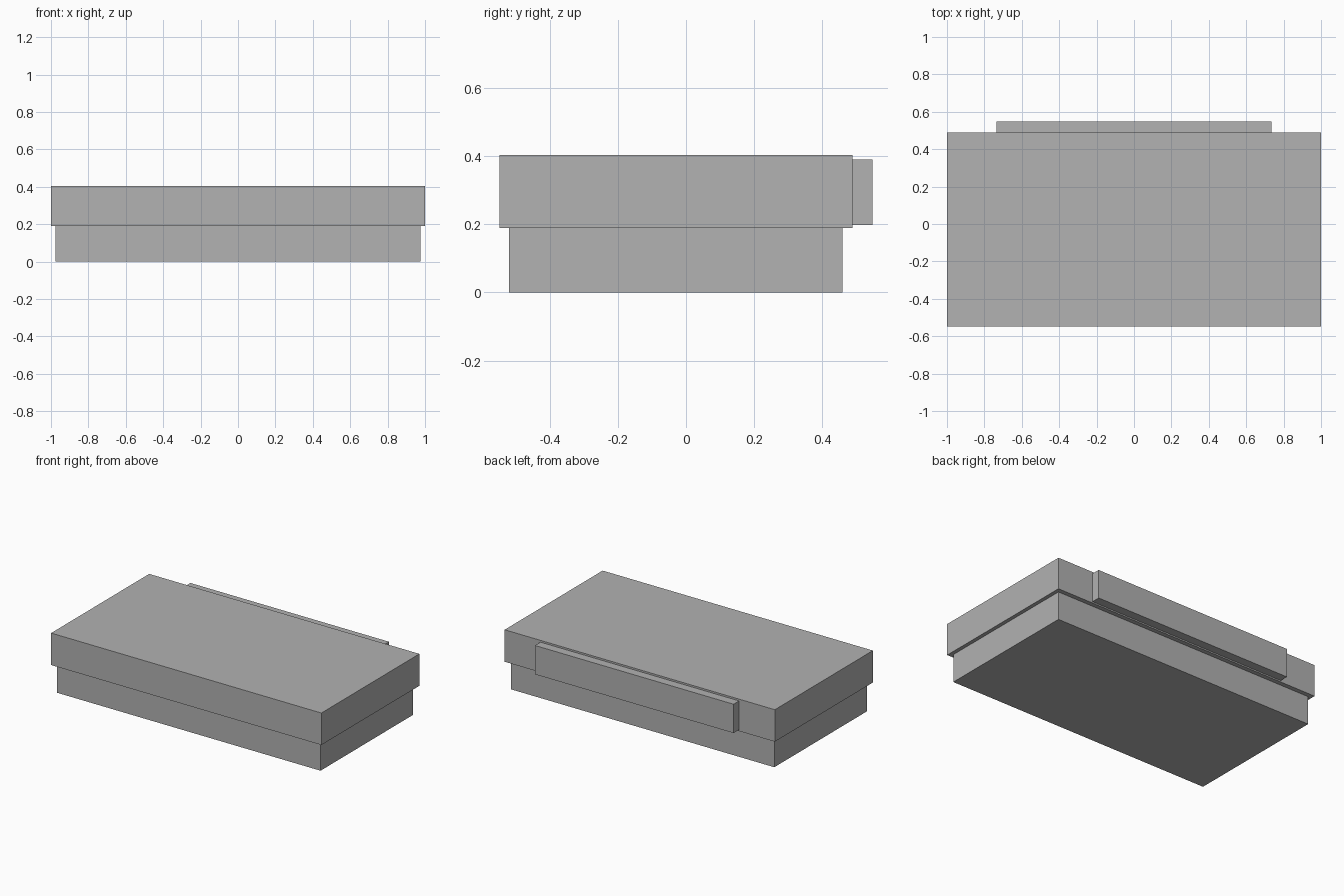
import bpy

if "Cube" in bpy.data.objects:
    bpy.data.objects.remove(bpy.data.objects["Cube"])

grey = bpy.data.materials.new("plain_grey")
grey.diffuse_color = (0.445, 0.445, 0.445, 1)
grey.use_nodes = True
grey.node_tree.nodes["Principled BSDF"].inputs["Base Color"].default_value = grey.diffuse_color


def box(name, x, y, z):
    """Box from (min, max) ranges along each axis."""
    lo, hi = zip(x, y, z)
    bpy.ops.mesh.primitive_cube_add(size=1, location=[(a + b) / 2 for a, b in zip(lo, hi)])
    ob = bpy.context.object
    ob.name = name
    ob.scale = [b - a for a, b in zip(lo, hi)]
    bpy.ops.object.transform_apply(location=False, rotation=False, scale=True)
    ob.data.materials.append(grey)
    return ob


# Lower block, set in from the slab above
box("base", (-0.975, 0.975), (-0.52, 0.459), (0, 0.189))
# Wide overhanging slab
box("top_slab", (-1, 1), (-0.547, 0.489), (0.189, 0.403))
# Thin strip along the back
box("back_strip", (-0.735, 0.735), (0.489, 0.547), (0.198, 0.391))
